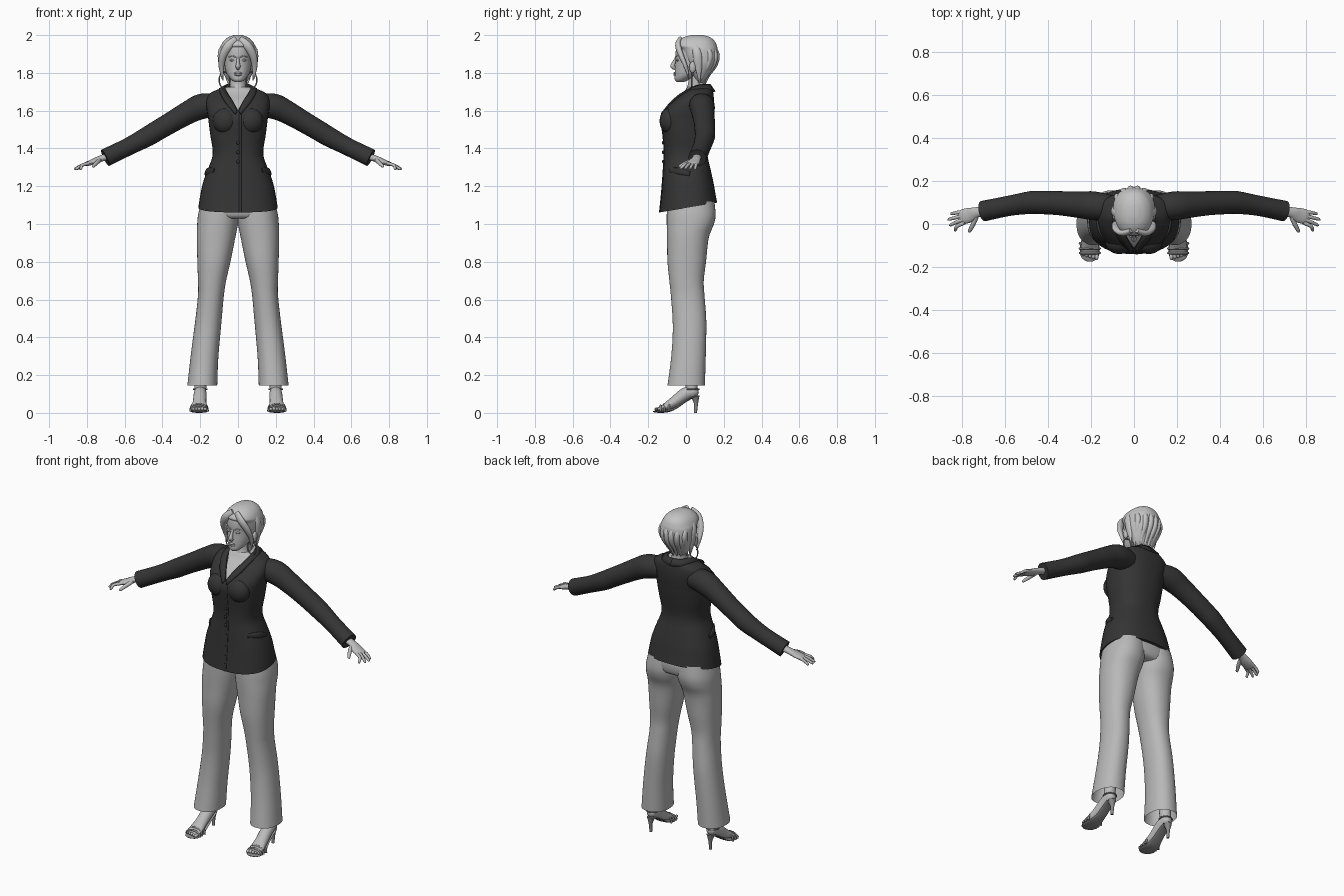
import bpy, bmesh, math
from mathutils import Vector, Matrix

cube = bpy.data.objects.get("Cube")
if cube:
    bpy.data.objects.remove(cube, do_unlink=True)


def material(name, value):
    m = bpy.data.materials.new(name)
    m.use_nodes = True
    color = (value, value, value, 1)
    m.diffuse_color = color
    node = next(n for n in m.node_tree.nodes if n.type == 'BSDF_PRINCIPLED')
    node.inputs["Base Color"].default_value = color
    return m


SKIN = material("skin grey", .5)
HAIR = material("hair light grey", .55)
CLOTH = material("trouser grey", .48)
BLACK = material("jacket charcoal", .035)
SHOE = material("shoe grey", .25)
Y, Z, X = Vector((0, 1, 0)), Vector((0, 0, 1)), Vector((1, 0, 0))


def finish(name, bm, mats, mirror=False):
    bmesh.ops.recalc_face_normals(bm, faces=bm.faces[:])
    mesh = bpy.data.meshes.new(name)
    bm.to_mesh(mesh)
    bm.free()
    for m in mats:
        mesh.materials.append(m)
    mesh.shade_smooth()
    mesh.set_sharp_from_angle(angle=math.radians(50))
    obj = bpy.data.objects.new(name, mesh)
    bpy.context.scene.collection.objects.link(obj)
    if mirror:
        obj.modifiers.new("Mirror", 'MIRROR').use_mirror_merge = False
    return obj


def spline(rows, k=4):
    """Smooth interpolation through rows of numbers."""
    out, last = [], len(rows) - 1
    for i in range(last):
        p = (rows[max(i - 1, 0)], rows[i], rows[i + 1], rows[min(i + 2, last)])
        for j in range(k):
            t = j / k
            out.append([.5 * (2 * b + (c - a) * t + (2 * a - 5 * b + 4 * c - d) * t * t
                              + (3 * b - a - 3 * c + d) * t ** 3) for a, b, c, d in zip(*p)])
    out.append(list(rows[-1]))
    return out


def bridge(rings, caps=True):
    bm = bmesh.new()
    loops = [[bm.verts.new(v) for v in ring] for ring in rings]
    n = len(loops[0])
    for a, b in zip(loops, loops[1:]):
        for i in range(n):
            j = (i + 1) % n
            bm.faces.new((a[i], a[j], b[j], b[i]))
    if caps:
        bm.faces.new(loops[0])
        bm.faces.new(loops[-1])
    return bm


def level_rings(rows, power=2.0, n=40):
    """Horizontal superellipse rings from rows of z, x min, x max, y min, y max."""
    rings = []
    for z, x0, x1, y0, y1 in spline(rows):
        ring = []
        for i in range(n):
            a = math.tau * i / n
            c, s = math.cos(a), math.sin(a)
            ring.append(Vector(((x0 + x1) / 2 + (x1 - x0) / 2 * math.copysign(abs(c) ** (2 / power), c),
                                (y0 + y1) / 2 + (y1 - y0) / 2 * math.copysign(abs(s) ** (2 / power), s), z)))
        rings.append(ring)
    return rings


def centred(rows):
    return [(z, -x, x, front, back) for z, x, front, back in rows]


def tube(name, rows, mat, ref=Z, flat=1.0, mirror=True, n=16, caps=True):
    """Tapered tube through rows of x, y, z, radius and optional flatness."""
    rows = spline([(*r, flat)[:5] for r in rows])
    pts = [Vector(r[:3]) for r in rows]
    rings = []
    for i, (p, r) in enumerate(zip(pts, rows)):
        t = (pts[min(i + 1, len(pts) - 1)] - pts[max(i - 1, 0)]).normalized()
        u = t.cross(ref).normalized()
        v = u.cross(t)
        rings.append([p + r[3] * (u * math.cos(a) + v * math.sin(a) * r[4])
                      for a in (math.tau * k / n for k in range(n))])
    return finish(name, bridge(rings, caps), [mat], mirror)


def ellipsoid(name, centre, size, mat, mirror=True):
    bm = bmesh.new()
    m = Matrix.Translation(centre) @ Matrix.Diagonal((*size, 1))
    bmesh.ops.create_uvsphere(bm, u_segments=24, v_segments=14, radius=1, matrix=m)
    return finish(name, bm, [mat], mirror)


# Jacket body, with a dipped front hem and an open neckline
torso = [(1.085, .21, -.14, .165), (1.15, .2, -.132, .155), (1.22, .185, -.125, .145),
         (1.29, .16, -.12, .13), (1.35, .137, -.116, .116), (1.4, .135, -.116, .115),
         (1.46, .145, -.121, .125), (1.52, .153, -.128, .135), (1.56, .158, -.129, .14),
         (1.6, .165, -.113, .145), (1.65, .168, -.07, .148), (1.69, .15, -.02, .145),
         (1.715, .1, 0, .14), (1.725, .06, .01, .13)]
rings = level_rings(centred(torso), 2.4)
for ring in rings:
    for v in ring:
        v.z += .17 * v.y * max(0, 1 - (v.z - 1.085) / .15)
bm = bridge(rings)
neck_z, slope = 1.605, .6
for side in (1, -1):
    bmesh.ops.bisect_plane(bm, geom=bm.verts[:] + bm.edges[:] + bm.faces[:],
                           plane_co=(0, 0, neck_z), plane_no=(side, 0, -slope))
bm.normal_update()
for f in bm.faces:
    c = f.calc_center_median()
    in_neck = c.y < .04 and abs(c.x) < (c.z - neck_z) * slope
    f.material_index = int(in_neck or c.z > 1.722)
finish("jacket_body", bm, [BLACK, SKIN])
ellipsoid("jacket_bust", (.068, -.085, 1.545), (.066, .055, .068), BLACK)

# Collar and lapels
inner = [(.004, -.122, 1.6), (.027, -.08, 1.65), (.054, -.03, 1.69), (.068, .02, 1.72),
         (.066, .07, 1.738), (.045, .115, 1.74), (0, .13, 1.74)]
outer = [(.015, -.134, 1.585), (.065, -.083, 1.645), (.09, -.033, 1.69), (.1, .02, 1.713),
         (.097, .075, 1.72), (.065, .137, 1.713), (0, .156, 1.703)]
bm = bmesh.new()
edge = [(bm.verts.new(a), bm.verts.new(b)) for a, b in zip(spline(inner), spline(outer))]
for (a, b), (c, d) in zip(edge, edge[1:]):
    bm.faces.new((a, b, d, c))
collar = finish("collar", bm, [BLACK], True)
collar.modifiers.new("Thickness", 'SOLIDIFY').thickness = .01

# Jacket front edge, buttons, pocket flaps and sleeves
tube("front_edge", [(.012, front, z + .17 * front * max(0, 1 - (z - 1.085) / .15), .006)
                    for z, _, front, _ in torso[:10]], BLACK, Y, .5, False)
for z in (1.43, 1.38, 1.33):
    ellipsoid("button", (0, -.121, z), (.009, .006, .009), BLACK, False)
tube("pocket_flaps", [(.125, -.085, 1.285, .006), (.158, -.035, 1.277, .01), (.171, .02, 1.265, .006)],
     BLACK, Z, 2)
tube("sleeves", [(.11, .075, 1.63, .06), (.19, .085, 1.623, .067), (.26, .09, 1.592, .061),
                 (.35, .097, 1.54, .056), (.43, .1, 1.493, .054), (.48, .1, 1.463, .053),
                 (.58, .085, 1.41, .047), (.703, .06, 1.35, .048)], BLACK, n=28)

# Hands
tube("palms", [(.68, .06, 1.36, .025, .8), (.73, .055, 1.345, .024, .7), (.765, .042, 1.33, .034, .45),
               (.8, .033, 1.318, .034, .35), (.812, .03, 1.313, .026, .3)], SKIN)
for base, tip, reach in ((.058, .048, .855), (.041, .022, .867), (.023, -.004, .86), (.006, -.028, .838)):
    tube("fingers", [(.79, base, 1.322, .009), (.825, (base + tip) / 2, 1.311, .0085),
                     (reach - .006, tip, 1.293, .007), (reach, tip, 1.29, .003)], SKIN, n=10)
tube("thumbs", [(.735, .035, 1.337, .012), (.75, -.002, 1.322, .011), (.766, -.032, 1.306, .008),
                (.768, -.038, 1.303, .003)], SKIN, n=10)

# Trousers
finish("trouser_hips", bridge(level_rings(centred(
    [(1.25, .14, -.09, .11), (1.12, .19, -.105, .15), (1.05, .2, -.098, .145), (1.03, .17, -.08, .12)]), 2.3)), [CLOTH])
legs = [(1.12, -.005, .195, -.1, .15), (1.05, -.005, .211, -.102, .157), (1, 0, .216, -.102, .148),
        (.95, .01, .218, -.101, .127), (.9, .02, .218, -.1, .116), (.8, .04, .215, -.098, .106),
        (.7, .063, .212, -.088, .094), (.62, .075, .212, -.08, .098), (.5, .086, .225, -.071, .107),
        (.4, .095, .238, -.071, .107), (.28, .105, .253, -.08, .104), (.145, .11, .268, -.098, .1)]
finish("trouser_legs", bridge(level_rings(legs, 2.2), False), [CLOTH], True)

# Feet and heeled sandals
tube("ankles", [(.195, .03, .28, .04), (.197, .03, .18, .033), (.2, .03, .125, .031), (.2, .03, .09, .024)],
     SKIN, Y)
tube("feet", [(.2, .066, .118, .012), (.2, .05, .115, .027), (.2, 0, .102, .034), (.203, -.06, .06, .036, .8),
              (.206, -.11, .031, .042, .45), (.206, -.145, .02, .036, .3)], SKIN)
for i in range(5):
    ellipsoid("toes", (.174 + .0155 * i, -.15 + .0045 * i, .02), (.0095, .018, .009), SKIN)
tube("soles", [(.2, .07, .09, .012), (.2, .04, .083, .028), (.2, 0, .062, .03), (.202, -.05, .028, .033),
               (.206, -.09, .011, .043), (.206, -.13, .007, .046), (.206, -.16, .007, .036),
               (.206, -.175, .007, .012)], SHOE, Z, .15)
tube("heels", [(.2, .048, .088, .024), (.2, .053, .05, .011), (.2, .05, 0, .008)], SHOE, Y)
for y, height in ((-.135, .03), (-.115, .039), (-.09, .054)):
    tube("toe_straps", [(.206 + .046 * math.cos(a), y, .008 + height * math.sin(a), .006)
                        for a in (math.pi * k / 8 for k in range(9))], SHOE, Y, n=8)
tube("ankle_straps", [(.2 + .035 * math.cos(a), .032 + .036 * math.sin(a), .125, .004)
                      for a in (math.tau * k / 12 for k in range(13))], SHOE, Z, n=8)

# Neck, head and face
finish("neck", bridge(level_rings(centred([(1.66, .07, -.02, .12), (1.71, .047, 0, .11), (1.75, .043, .012, .105),
                                           (1.81, .045, .01, .11)]))), [SKIN])
finish("head", bridge(level_rings(centred(
    [(1.752, .018, -.05, -.01), (1.765, .036, -.06, .02), (1.79, .056, -.06, .07), (1.825, .068, -.058, .11),
     (1.865, .073, -.055, .13), (1.91, .076, -.055, .14), (1.95, .07, -.045, .13), (1.98, .045, -.01, .1)]))), [SKIN])
tube("nose", [(0, -.05, 1.885, .006), (0, -.064, 1.855, .009), (0, -.07, 1.835, .013), (0, -.056, 1.822, .008)],
     SKIN, Y, mirror=False)
for z in (1.799, 1.79):
    ellipsoid("lips", (0, -.058, z), (.021, .008, .006), SKIN, False)
ellipsoid("eyes", (.03, -.044, 1.867), (.014, .008, .006), SKIN)
tube("eyebrows", [(.012, -.055, 1.883, .003), (.03, -.049, 1.89, .003), (.05, -.033, 1.883, .002)], HAIR, n=8)
ellipsoid("ears", (.088, .035, 1.83), (.012, .018, .03), SKIN)

# Short swept hair with loose locks
finish("hair_cap", bridge(level_rings(centred(
    [(2, .02, .03, .09), (1.99, .05, -.01, .125), (1.97, .075, -.04, .15), (1.945, .09, -.055, .163),
     (1.925, .096, -.035, .168), (1.89, .098, -.02, .17), (1.85, .095, 0, .162), (1.81, .083, .02, .138),
     (1.775, .065, .04, .115), (1.75, .04, .05, .1)]), 2.2)), [HAIR])
tube("front_locks", [(.012, -.03, 1.98, .016), (.05, -.042, 1.945, .022), (.08, -.025, 1.89, .02),
                     (.088, 0, 1.83, .014), (.082, .015, 1.765, .003)], HAIR, Y, .7)
tube("side_locks", [(.05, .03, 1.98, .012), (.09, .055, 1.92, .022), (.09, .065, 1.85, .022),
                    (.078, .07, 1.76, .004)], HAIR, X, .6)
for x, y in ((.015, .158), (.045, .148), (.075, .122)):
    tube("back_locks", [(x / 2, y - .06, 1.982, .01), (x, y, 1.91, .016), (x * .95, y - .005, 1.85, .017),
                        (x * .8, y - .04, 1.79, .011), (x * .7, y - .055, 1.745, .003)], HAIR, X)

# Hoop earrings
tube("hoop_earrings", [(.072 + .028 * math.cos(a), .03, 1.762 + .042 * math.sin(a), .0035)
                       for a in (math.tau * k / 16 for k in range(17))], SHOE, Y, n=8)
